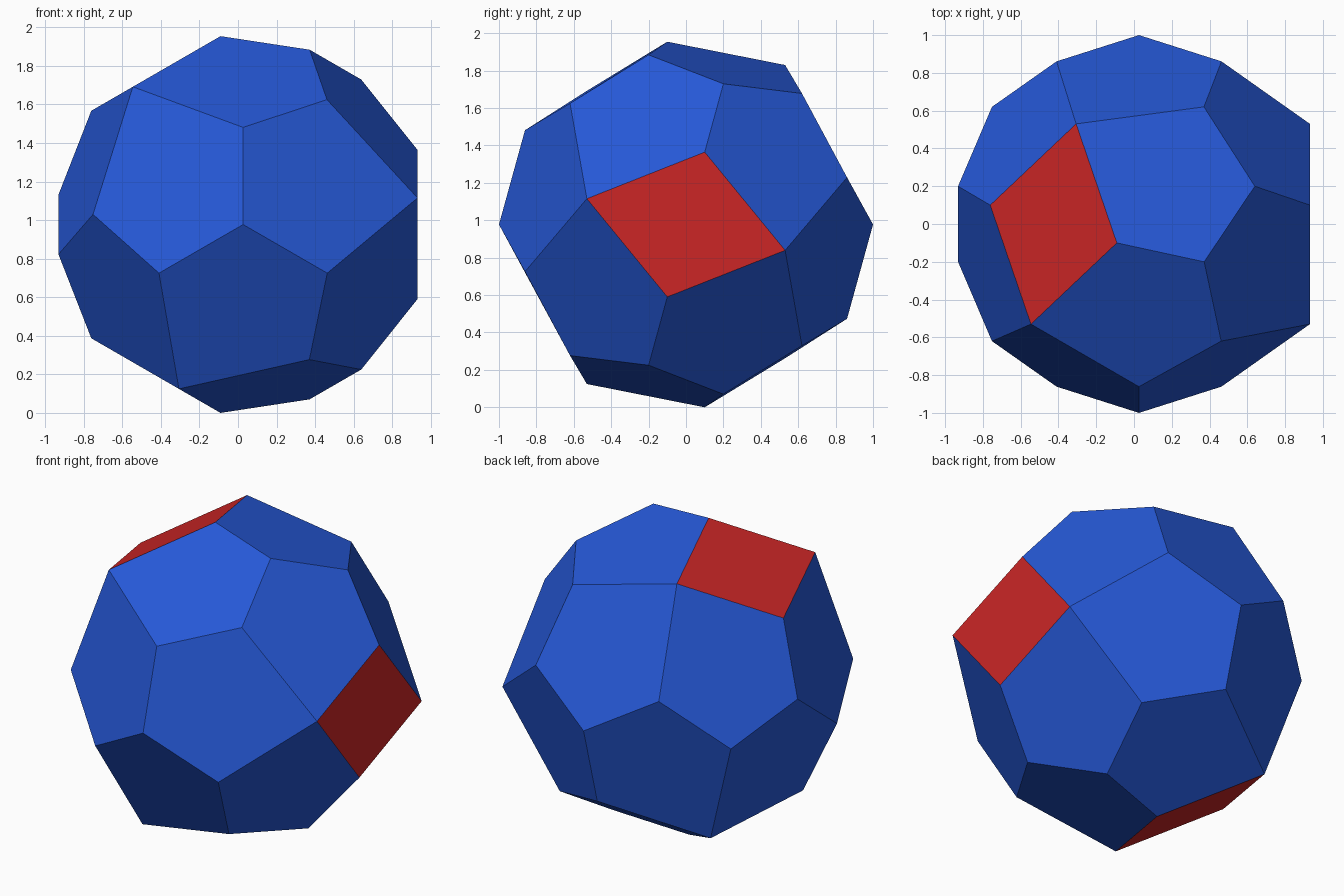
import bpy, bmesh, math
from mathutils import Vector, Matrix

if "Cube" in bpy.data.objects:
    bpy.data.objects.remove(bpy.data.objects["Cube"])


def material(name, rgb):
    m = bpy.data.materials.new(name)
    m.diffuse_color = (*rgb, 1)
    m.use_nodes = True
    m.node_tree.nodes["Principled BSDF"].inputs["Base Color"].default_value = m.diffuse_color
    return m


blue = material("royal blue", (0.0194, 0.1004, 0.6924))
red = material("red", (0.6038, 0.0194, 0.0194))

# One corner of each kind, relative to the three-fold axis along y
corners = [
    (0, -1, 0),               # pole
    (0, -0.861, 0.504),       # ring around the pole
    (0.435, -0.62, 0.648),
    (0.905, -0.53, 0.138),    # long diagonal of the rhombus
    (0.905, 0.10, 0.387),     # short diagonal of the rhombus
    (0.345, -0.20, 0.907),
]

# Repeat the corners by thirds of a turn about y and half turns about x
points = []
for c in corners:
    for half in (0, 1):
        for third in range(3):
            turn = Matrix.Rotation(third * math.tau / 3, 3, 'Y')
            flip = Matrix.Rotation(half * math.pi, 3, 'X')
            p = turn @ flip @ Vector(c)
            if all((p - q).length > 0.01 for q in points):
                points.append(p)

# Skin the corners and merge the triangles into pentagons and rhombi
bm = bmesh.new()
for p in points:
    bm.verts.new(p)
bmesh.ops.convex_hull(bm, input=bm.verts[:])
bmesh.ops.dissolve_limit(bm, angle_limit=math.radians(10),
                         verts=bm.verts[:], edges=bm.edges[:])
bmesh.ops.recalc_face_normals(bm, faces=bm.faces[:])

# Rest on the ground, centred
low = min(v.co.z for v in bm.verts)
mid = (min(v.co.x for v in bm.verts) + max(v.co.x for v in bm.verts)) / 2
bmesh.ops.translate(bm, verts=bm.verts[:], vec=(-mid, 0, -low))

# Four-sided faces are red, pentagons blue
for f in bm.faces:
    f.material_index = 1 if len(f.verts) == 4 else 0
    f.smooth = False

mesh = bpy.data.meshes.new("polyhedron")
bm.to_mesh(mesh)
bm.free()
mesh.materials.append(blue)
mesh.materials.append(red)
bpy.context.collection.objects.link(bpy.data.objects.new("polyhedron", mesh))
